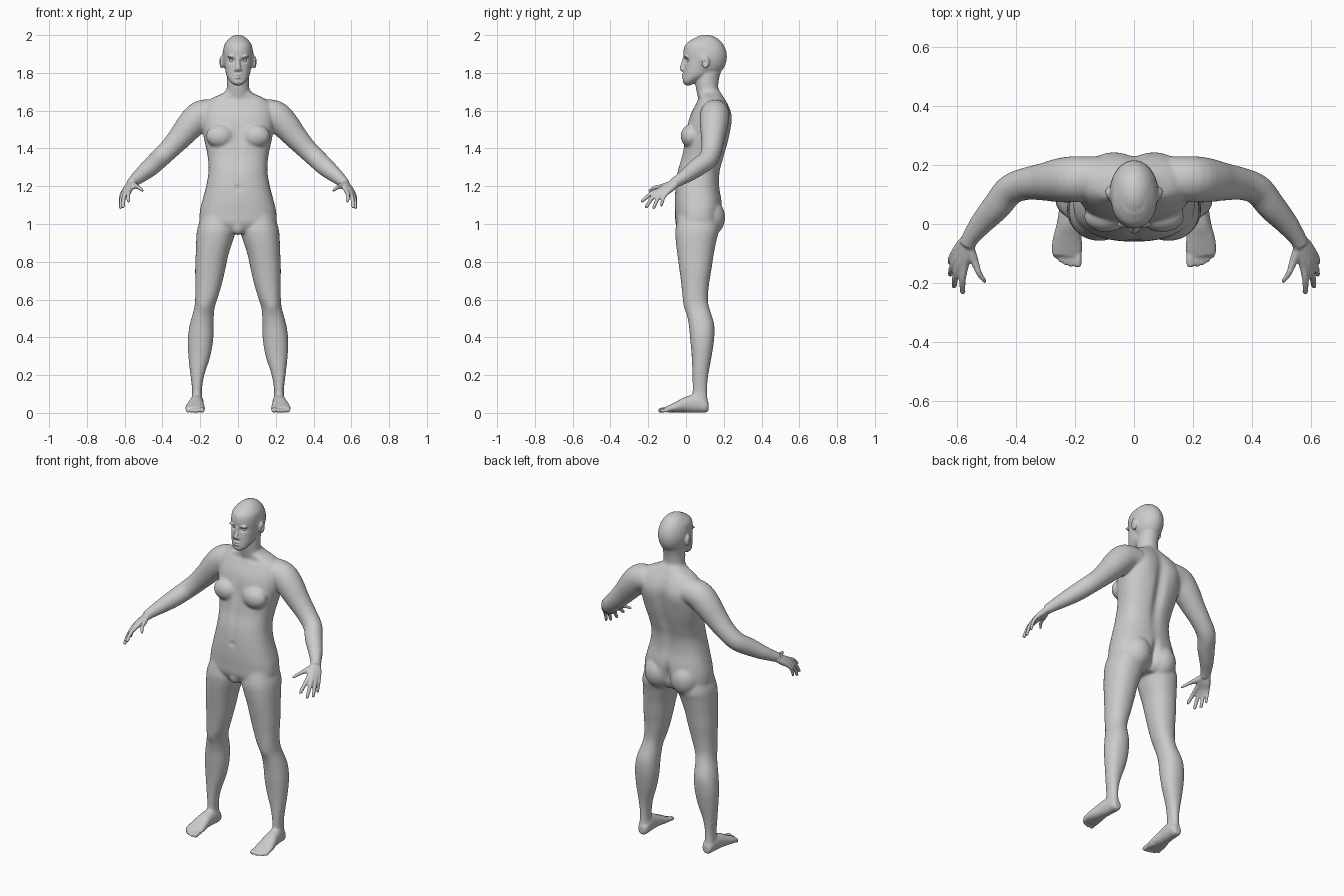
import bpy, bmesh, math
from mathutils import Vector, Matrix

bm = bmesh.new()
X, Y, Z = Vector((1, 0, 0)), Vector((0, 1, 0)), Vector((0, 0, 1))


def spline(rows, n=4):
    """Catmull-Rom resampling of section rows."""
    out = []
    for i in range(len(rows) - 1):
        a, b, c, d = (rows[min(max(i + k, 0), len(rows) - 1)] for k in (-1, 0, 1, 2))
        for k in range(n):
            t = k / n
            out.append([0.5 * (2 * q + (r - p) * t + (2 * p - 5 * q + 4 * r - s) * t * t
                               + (3 * q - p - 3 * r + s) * t ** 3)
                        for p, q, r, s in zip(a, b, c, d)])
    return out + [list(rows[-1])]


def loft(rows, axis=None, both=True, p=2.2, seg=32):
    """Skin superellipse sections (x, y, z, ru, rv) along an axis or a path."""
    rows = spline(rows)
    for side in ((1, -1) if both else (1,)):
        rings = []
        for i, (x, y, z, ru, rv) in enumerate(rows):
            u, v = X, (Y if axis == 'z' else Z)
            if axis is None:
                d = (Vector(rows[min(i + 1, len(rows) - 1)][:3])
                     - Vector(rows[max(i - 1, 0)][:3])).normalized()
                u = d.cross(Z).normalized()
                v = d.cross(u)
            ring = []
            for k in range(seg):
                a = 2 * math.pi * k / seg
                c, s = math.cos(a), math.sin(a)
                q = (Vector((x, y, z)) + u * ru * math.copysign(abs(c) ** (2 / p), c)
                     + v * rv * math.copysign(abs(s) ** (2 / p), s))
                ring.append(bm.verts.new((q.x * side, q.y, q.z)))
            rings.append(ring)
        for r0, r1 in zip(rings, rings[1:]):
            for k in range(seg):
                j = (k + 1) % seg
                bm.faces.new((r0[k], r0[j], r1[j], r1[k]))
        bm.faces.new(rings[0])
        bm.faces.new(rings[-1])


def stack(rows, **kw):
    """Horizontal sections given as z, x0, x1, y0, y1."""
    loft([((a + b) / 2, (c + d) / 2, z, (b - a) / 2, (d - c) / 2)
          for z, a, b, c, d in rows], 'z', **kw)


def blob(c, r, both=True):
    for side in ((1, -1) if both else (1,)):
        bmesh.ops.create_uvsphere(bm, u_segments=24, v_segments=16, radius=1,
                                  matrix=Matrix.Translation((c[0] * side, c[1], c[2]))
                                  @ Matrix.Diagonal((*r, 1)))


# Torso: z, half width, front y, back y
torso = [(0.95, .09, -.025, .14), (1.0, .195, -.054, .180), (1.06, .203, -.058, .190),
         (1.12, .190, -.060, .190), (1.20, .169, -.056, .178), (1.28, .156, -.045, .182),
         (1.36, .161, -.022, .204), (1.44, .178, -.008, .226), (1.52, .192, .006, .238),
         (1.58, .192, .024, .240), (1.63, .180, .050, .225), (1.665, .140, .065, .205),
         (1.69, .085, .065, .190), (1.71, .060, .065, .175)]
stack([(z, -w, w, f, b) for z, w, f, b in torso], both=False, p=2.4)
blob((.095, .025, 1.465), (.075, .053, .062))
blob((.088, .110, 1.035), (.088, .098, .105))
blob((0, -.02, .985), (.035, .035, .045), both=False)

# Legs
stack([(1.08, .04, .18, -.03, .15), (.98, .014, .214, -.055, .175), (.92, .024, .221, -.055, .163),
       (.84, .050, .224, -.046, .147), (.76, .067, .227, -.035, .135), (.68, .086, .226, -.025, .122),
       (.60, .110, .227, -.016, .116), (.55, .125, .233, -.002, .125), (.47, .129, .255, .014, .149),
       (.39, .131, .266, .022, .149), (.30, .146, .263, .030, .136), (.20, .178, .252, .034, .118),
       (.12, .191, .243, .034, .112), (.06, .188, .247, .034, .116)])

# Feet and toes
loft([(.215, .119, .032, .018, .022), (.215, .103, .038, .031, .036), (.217, .06, .05, .035, .048),
      (.222, 0, .045, .040, .042), (.226, -.05, .032, .049, .029), (.227, -.09, .022, .052, .019),
      (.228, -.108, .018, .046, .014)], 'y')
for x, y, r in ((.191, -.134, .014), (.214, -.135, .0105), (.232, -.130, .010),
                (.249, -.121, .0095), (.265, -.107, .0095)):
    loft([(x * .8 + .046, -.06, .018, r, r), (x, y + .025, .018, r, r * .9), (x, y, r, r, r * .9)], 'y')
    blob((x, y, r), (r, r, r * .95))

# Arms
arm = [(.12, .155, 1.590, .070), (.195, .152, 1.577, .078), (.250, .148, 1.525, .075),
       (.305, .143, 1.460, .064), (.365, .136, 1.395, .055), (.420, .115, 1.342, .052),
       (.465, .060, 1.300, .049), (.510, .010, 1.262, .041), (.548, -.040, 1.230, .031),
       (.566, -.070, 1.213, .027)]
loft([(x, y, z, r, r) for x, y, z, r in arm], p=2)

# Hands: wrist, knuckle, tip and radius of every digit
for wrist, knuckle, tip, r in (
        ((.556, -.072, 1.215), (.574, -.145, 1.178), (.580, -.230, 1.122), .0105),
        ((.563, -.066, 1.214), (.592, -.140, 1.172), (.609, -.209, 1.092), .0105),
        ((.568, -.060, 1.212), (.604, -.122, 1.167), (.622, -.170, 1.087), .0100),
        ((.572, -.054, 1.210), (.611, -.100, 1.165), (.624, -.130, 1.100), .0090),
        ((.560, -.070, 1.213), (.537, -.132, 1.198), (.505, -.194, 1.176), .0110)):
    w, k, t = Vector(wrist), Vector(knuckle), Vector(tip)
    m = k.lerp(t, .5) + Vector((.004, -.004, .006))
    loft([(*q, s, s) for q, s in ((w, .017), (w.lerp(k, .5), .0165), (k, r * 1.3),
                                  (m, r * 1.08), (t, r * .9))], p=2, seg=16)
    blob(t, (r * .92,) * 3)

# Neck and head
stack([(1.64, -.07, .07, .07, .19), (1.70, -.062, .062, .056, .174), (1.76, -.058, .058, .048, .174),
       (1.82, -.058, .058, .06, .19)], both=False, p=2)
blob((0, .105, 1.886), (.083, .112, .116), both=False)
face = [(1.733, .018, -.006, .025), (1.745, .034, -.015, .045), (1.765, .050, -.018, .08),
        (1.79, .062, -.016, .125), (1.83, .070, -.012, .150), (1.87, .075, -.010, .170),
        (1.91, .078, -.014, .190), (1.95, .072, -.003, .188), (1.98, .048, .035, .160)]
stack([(z, -w, w, f, b) for z, w, f, b in face], both=False, p=2.1)

# Nose, lips, brows and ears
loft([(0, -.006, 1.885, .009, .010), (0, -.014, 1.855, .010, .010), (0, -.022, 1.825, .014, .012),
      (0, -.018, 1.810, .012, .009)], 'z', both=False)
blob((.012, -.014, 1.817), (.009, .011, .008))
blob((0, -.015, 1.788), (.022, .009, .006), both=False)
blob((0, -.015, 1.776), (.019, .010, .006), both=False)
blob((.034, -.002, 1.887), (.026, .011, .007))
blob((.087, .104, 1.857), (.013, .020, .034))

bmesh.ops.recalc_face_normals(bm, faces=bm.faces)
mesh = bpy.data.meshes.new("body")
bm.to_mesh(mesh)
bm.free()
body = bpy.data.objects.new("body", mesh)
bpy.context.collection.objects.link(body)

# Fuse the parts into one skin
fuse = body.modifiers.new("fuse", 'REMESH')
fuse.mode = 'VOXEL'
fuse.voxel_size = .0055
dg = bpy.context.evaluated_depsgraph_get()
skin = bpy.data.meshes.new_from_object(body.evaluated_get(dg))
body.modifiers.clear()
body.data = skin

# Sculpted dents and bulges, mirrored in x: centre, reach, push
pushes = [((0, .22, 1.42), (.028, .08, .20), (0, -.022, 0)),    # spine
          ((0, .19, 1.03), (.016, .07, .07), (0, -.035, 0)),    # seat cleft
          ((.10, .24, 1.55), (.05, .06, .07), (0, .009, 0)),    # shoulder blades
          ((0, -.04, 1.32), (.016, .06, .11), (0, .006, 0)),    # belly line
          ((0, 0, 1.47), (.022, .05, .07), (0, .008, 0)),       # breastbone
          ((0, -.06, 1.19), (.010, .03, .012), (0, .014, 0)),   # navel
          ((.06, .05, 1.66), (.035, .03, .012), (0, .008, 0)),  # collar hollow
          ((.178, 0, .56), (.03, .04, .03), (0, -.007, 0)),     # kneecaps
          ((.033, 0, 1.866), (.016, .03, .010), (0, .015, 0)),  # eye sockets
          ((0, -.02, 1.782), (.020, .02, .003), (0, .005, 0)),  # mouth
          ((0, -.02, 1.763), (.018, .02, .006), (0, .004, 0)),  # chin fold
          ((.101, .098, 1.856), (.012, .009, .015), (-.010, 0, 0))]  # ear bowls
soft, crisp = [], []
for v in skin.vertices:
    co = v.co
    side = 1 if co.x >= 0 else -1
    for c, r, d in pushes:
        if abs(co.z - c[2]) > 2.5 * r[2]:
            continue
        e = ((abs(co.x) - c[0]) / r[0]) ** 2 + ((co.y - c[1]) / r[1]) ** 2 + ((co.z - c[2]) / r[2]) ** 2
        if e < 7:
            g = math.exp(-e)
            co.x += side * d[0] * g
            co.y += d[1] * g
            co.z += d[2] * g
    co.z = max(co.z, 0)
    (crisp if co.z > 1.745 or co.z < .06 or abs(co.x) > .545 else soft).append(v.index)

# Smooth the joins, keeping face, fingers and toes crisp
blend = body.vertex_groups.new(name="blend")
blend.add(soft, 1.0, 'REPLACE')
blend.add(crisp, .12, 'REPLACE')
relax = body.modifiers.new("relax", 'SMOOTH')
relax.factor = .5
relax.iterations = 22
relax.vertex_group = "blend"
skin.shade_smooth()

# Eyes
for side, name in ((1, "eye_left"), (-1, "eye_right")):
    bpy.ops.mesh.primitive_uv_sphere_add(segments=24, ring_count=16, radius=.014,
                                         location=(.033 * side, .020, 1.866))
    bpy.context.object.name = name
    bpy.context.object.data.shade_smooth()
